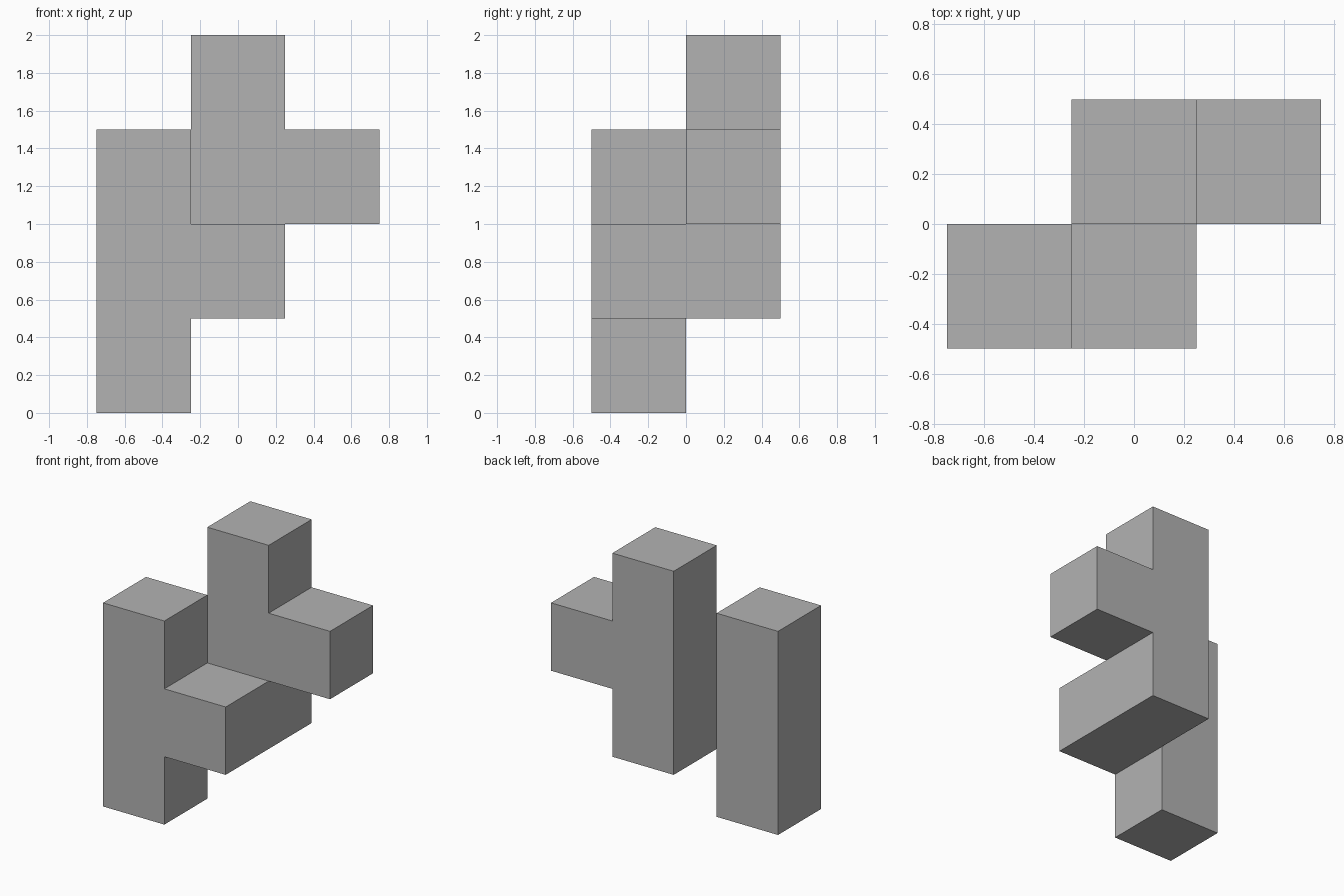
import bpy, bmesh, math
from mathutils import Vector

cube = bpy.data.objects.get("Cube")
if cube:
    bpy.data.objects.remove(cube, do_unlink=True)

SIZE = 0.5

# Single flat grey
grey = bpy.data.materials.new("mid_grey")
grey.use_nodes = True
colour = (0.45, 0.45, 0.45, 1)
grey.diffuse_color = colour
grey.node_tree.nodes["Principled BSDF"].inputs["Base Color"].default_value = colour


def column(x, y, bottom, top):
    """Grid cells of one upright bar."""
    return {(x, y, z) for z in range(bottom, top)}


# Front post with its link block, rear post with its side arm
cells = column(-1, 0, 0, 3) | column(0, 0, 1, 2) | column(0, 1, 1, 4) | column(1, 1, 2, 3)


def add_side(bm, cell, axis, sign):
    """Add one square side of a cell, wound to face outwards."""
    centre = Vector((cell[0], cell[1] - 0.5, cell[2] + 0.5)) * SIZE
    normal, u = Vector(), Vector()
    normal[axis] = sign
    u[(axis + 1) % 3] = 1
    v = normal.cross(u)
    half = SIZE / 2
    corners = (-u - v, u - v, u + v, -u + v)
    bm.faces.new([bm.verts.new(centre + (normal + c) * half) for c in corners])


# Keep only the exposed sides, then weld and merge the flat regions
bm = bmesh.new()
for cell in sorted(cells):
    for axis in range(3):
        for sign in (-1, 1):
            neighbour = list(cell)
            neighbour[axis] += sign
            if tuple(neighbour) not in cells:
                add_side(bm, cell, axis, sign)
bmesh.ops.remove_doubles(bm, verts=bm.verts[:], dist=0.001)
bmesh.ops.dissolve_limit(bm, angle_limit=math.radians(1),
                         verts=bm.verts[:], edges=bm.edges[:])

mesh = bpy.data.meshes.new("joined_blocks")
bm.to_mesh(mesh)
bm.free()
mesh.materials.append(grey)
blocks = bpy.data.objects.new("joined_blocks", mesh)
bpy.context.collection.objects.link(blocks)
